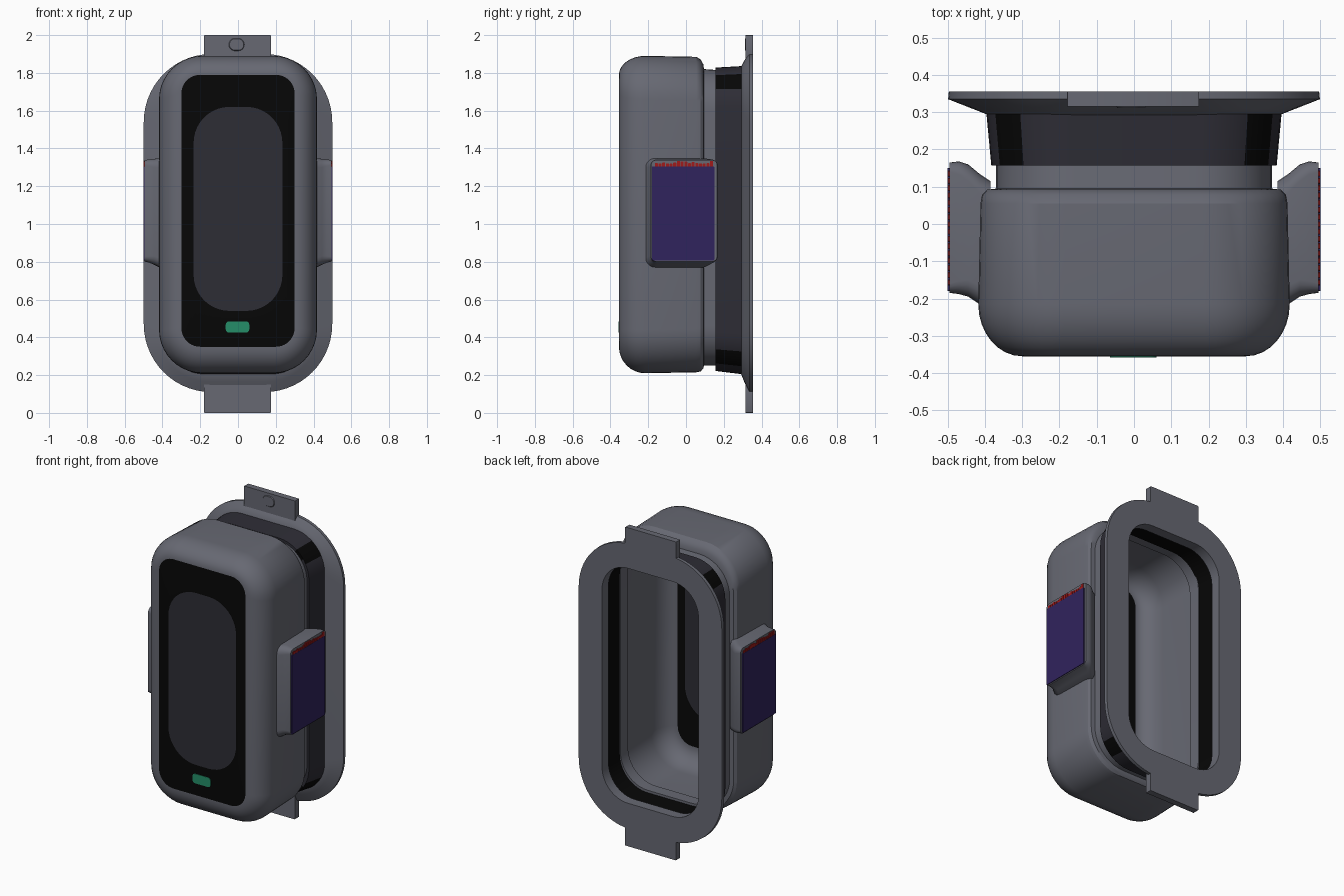
import bpy, bmesh, math, random

if "Cube" in bpy.data.objects:
    bpy.data.objects.remove(bpy.data.objects["Cube"])

random.seed(4)


def material(name, rgb):
    m = bpy.data.materials.new(name)
    m.diffuse_color = (*rgb, 1)
    m.use_nodes = True
    m.node_tree.nodes["Principled BSDF"].inputs["Base Color"].default_value = m.diffuse_color
    return m


GREY = material("housing grey", (0.135, 0.140, 0.170))
DARK = material("dark grey", (0.027, 0.026, 0.036))
BLACK = material("black", (0.002, 0.002, 0.002))
BLUE = material("indigo", (0.030, 0.017, 0.110))
RED = material("red", (0.35, 0.010, 0.010))
GREEN = material("green", (0.018, 0.27, 0.14))
MATS = [GREY, DARK, BLACK, BLUE, RED, GREEN]
G, D, K, B, R, L = range(6)


def along_y(d, u, v):
    return (u, d, v)


def along_x(d, u, v):
    return (d, u, v)


def mirrored_x(d, u, v):
    return (-d, u, v)


def finish(name, bm):
    bmesh.ops.recalc_face_normals(bm, faces=bm.faces)
    me = bpy.data.meshes.new(name)
    bm.to_mesh(me)
    bm.free()
    for m in MATS:
        me.materials.append(m)
    me.shade_smooth()
    me.set_sharp_from_angle(angle=math.radians(32))
    ob = bpy.data.objects.new(name, me)
    bpy.context.collection.objects.link(ob)
    return ob


def loft(name, rings, place, closed=False, seg=10, caps=(G, G)):
    """Skin rounded rectangles (depth, u0, u1, v0, v1, radius, colour of next band)."""
    bm = bmesh.new()
    loops = []
    for d, u0, u1, v0, v1, r, _ in rings:
        loop = []
        corners = [(u1 - r, v1 - r), (u0 + r, v1 - r), (u0 + r, v0 + r), (u1 - r, v0 + r)]
        for k, (cu, cv) in enumerate(corners):
            for i in range(seg + 1):
                a = math.pi / 2 * (k + i / seg)
                loop.append(bm.verts.new(place(d, cu + r * math.cos(a), cv + r * math.sin(a))))
        loops.append(loop)
    n, count = len(loops[0]), len(loops)
    for k in range(count if closed else count - 1):
        a, b = loops[k], loops[(k + 1) % count]
        for i in range(n):
            j = (i + 1) % n
            bm.faces.new((a[i], a[j], b[j], b[i])).material_index = rings[k][6]
    if not closed:
        bm.faces.new(loops[0]).material_index = caps[0]
        bm.faces.new(loops[-1]).material_index = caps[1]
    return finish(name, bm)


def ring(d, hw, z0, z1, r, col=G):
    return (d, -hw, hw, z0, z1, r, col)


def fillet(y0, depth, a, b, steps=8):
    """Quarter-round rings from front outline a to side outline b (hw, z0, z1, r)."""
    out = []
    for i in range(steps + 1):
        t = math.pi / 2 * i / steps
        s = math.sin(t)
        out.append(ring(y0 + depth * (1 - math.cos(t)), *[p + (q - p) * s for p, q in zip(a, b)]))
    return out


# Hollow front housing: screen, black surround, rounded shell, neck, then back inside
outside = fillet(-0.355, 0.14, (0.30, 0.35, 1.79, 0.10), (0.418, 0.21, 1.89, 0.23))
inside = fillet(-0.325, 0.13, (0.285, 0.36, 1.77, 0.10), (0.378, 0.25, 1.85, 0.20))[::-1]
inside[-1] = inside[-1][:6] + (K,)
screen = (0.235, 0.54, 1.62, 0.19)
housing = ([ring(-0.355, *screen, K)] + outside +
           [ring(0.055, 0.412, 0.215, 1.885, 0.23),
            ring(0.078, 0.408, 0.22, 1.87, 0.23),
            ring(0.092, 0.395, 0.235, 1.845, 0.22),
            ring(0.095, 0.370, 0.25, 1.82, 0.21),
            ring(0.165, 0.370, 0.25, 1.815, 0.21),
            ring(0.165, 0.340, 0.28, 1.785, 0.19),
            ring(0.090, 0.340, 0.28, 1.785, 0.19),
            ring(0.065, 0.375, 0.25, 1.85, 0.20)] +
           inside + [ring(-0.325, *screen)])
loft("housing", housing, along_y, caps=(D, D))

# Status light on the black surround
loft("status_light", [(-0.353, -0.065, 0.06, 0.425, 0.485, 0.018, L),
                      (-0.358, -0.065, 0.06, 0.425, 0.485, 0.018, L)],
     along_y, seg=4, caps=(L, L))

# Gasket: dark outside, black inside and at the corners
gasket = loft("gasket", [ring(0.157, 0.345, 0.265, 1.775, 0.19, D),
                         ring(0.157, 0.383, 0.222, 1.828, 0.21, D),
                         ring(0.295, 0.396, 0.205, 1.836, 0.22, D),
                         ring(0.295, 0.345, 0.265, 1.760, 0.19, K)], along_y, closed=True)
for p in gasket.data.polygons:
    c = p.center
    if abs(c.x) > 0.29 and abs(c.z - 1.02) > 0.69:
        p.material_index = K

# Mounting flange with sloped front face
loft("mounting_flange", [ring(0.355, 0.497, 0.11, 1.90, 0.36),
                         ring(0.335, 0.499, 0.11, 1.90, 0.36),
                         ring(0.308, 0.430, 0.165, 1.865, 0.28),
                         ring(0.290, 0.385, 0.21, 1.83, 0.22),
                         ring(0.290, 0.335, 0.27, 1.745, 0.18),
                         ring(0.355, 0.335, 0.27, 1.745, 0.18)], along_y, closed=True, seg=14)

# Top and bottom mounting tabs
for name, z0, z1 in (("top_tab", 1.85, 2.0), ("bottom_tab", 0.0, 0.16)):
    loft(name, [(0.316, -0.18, 0.175, z0, z1, 0.004, G),
                (0.355, -0.18, 0.175, z0, z1, 0.004, G)], along_y, seg=2)

# Screw head on the top tab
loft("tab_screw", [(0.318, -0.05, 0.035, 1.915, 1.985, 0.034, G),
                   (0.312, -0.045, 0.03, 1.92, 1.98, 0.029, G)], along_y, seg=8)

# Side pads with an indigo plate and a ragged red strip on each
for side, place in (("right", along_x), ("left", mirrored_x)):
    loft(side + "_pad", [(0.385, -0.222, 0.115, 0.765, 1.348, 0.05, G),
                         (0.415, -0.215, 0.135, 0.770, 1.348, 0.05, G),
                         (0.445, -0.195, 0.160, 0.785, 1.345, 0.045, G),
                         (0.470, -0.188, 0.168, 0.795, 1.342, 0.035, G),
                         (0.495, -0.185, 0.165, 0.802, 1.338, 0.025, G)], place, seg=5)
    loft(side + "_plate", [(0.492, -0.18, 0.15, 0.808, 1.305, 0.004, B),
                           (0.500, -0.18, 0.15, 0.808, 1.305, 0.004, B)],
         place, seg=2, caps=(B, B))
    for i in range(16):
        y = -0.165 + i * 0.0195
        top = 1.318 + random.random() * 0.017
        loft(f"{side}_red_mark_{i + 1}", [(0.492, y, y + 0.016, 1.30, top, 0.002, R),
                                          (0.499, y, y + 0.016, 1.30, top, 0.002, R)],
             place, seg=1, caps=(R, R))
